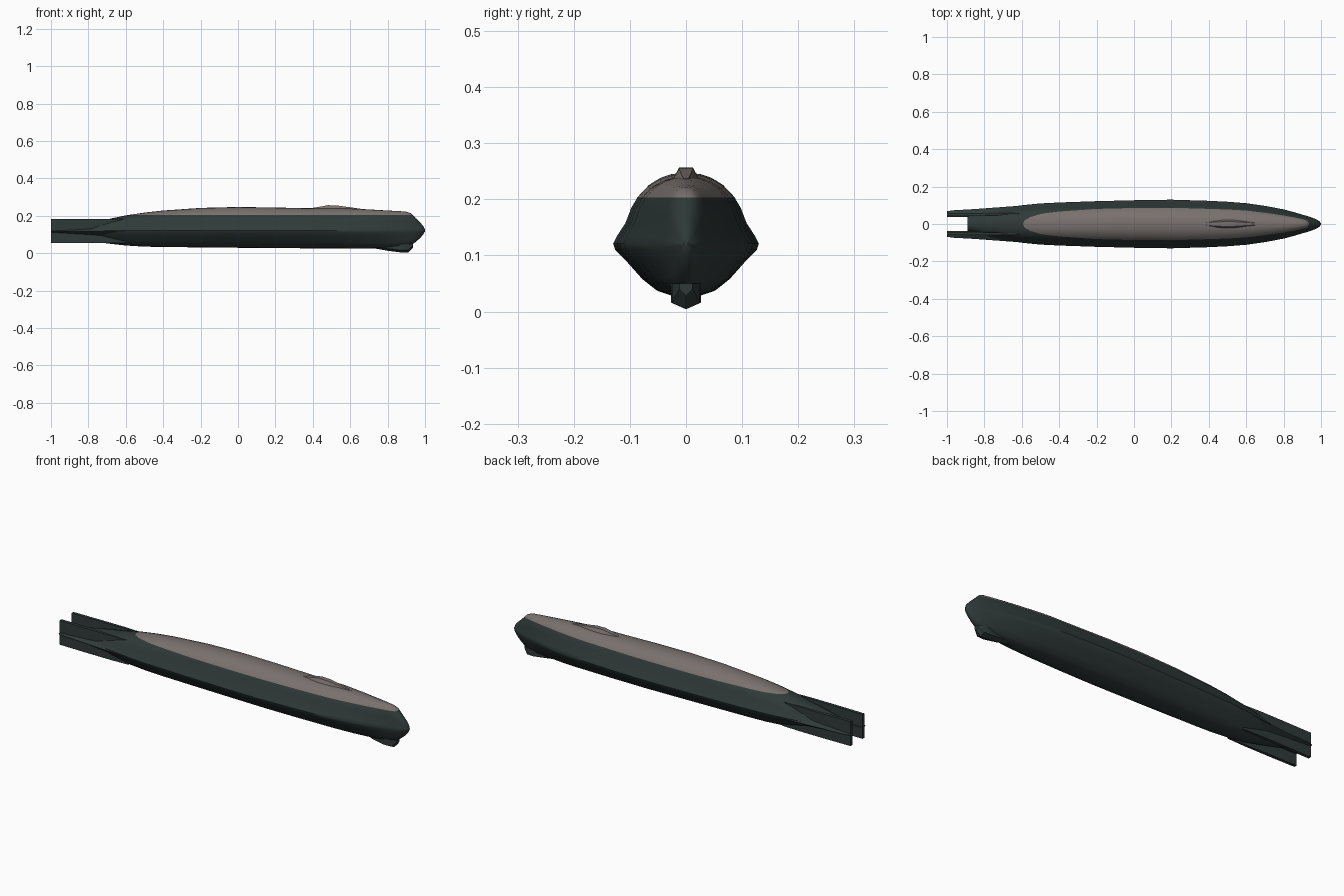
import bpy, bmesh, math

if "Cube" in bpy.data.objects:
    bpy.data.objects.remove(bpy.data.objects["Cube"])


def material(name, rgb):
    m = bpy.data.materials.new(name)
    m.diffuse_color = (*rgb, 1)
    m.use_nodes = True
    m.node_tree.nodes["Principled BSDF"].inputs["Base Color"].default_value = m.diffuse_color
    return m


dark = material("dark green grey", (0.028, 0.042, 0.040))
grey = material("warm grey", (0.19, 0.165, 0.155))


def loft(name, rings, mats, angle=35, split=None):
    """Skin closed (x, y, z) rings; faces above height 'split' use the second material."""
    bm = bmesh.new()
    rows = [[bm.verts.new(p) for p in r] for r in rings]
    n = len(rows[0])
    for a, b in zip(rows, rows[1:]):
        for i in range(n):
            bm.faces.new((a[i], a[(i + 1) % n], b[(i + 1) % n], b[i]))
    bm.faces.new(rows[0])
    bm.faces.new(rows[-1])
    if split:
        bmesh.ops.bisect_plane(bm, geom=bm.verts[:] + bm.edges[:] + bm.faces[:],
                               plane_co=(0, 0, split), plane_no=(0, 0, 1))
        for f in bm.faces:
            f.material_index = int(f.calc_center_median().z > split)
    bmesh.ops.recalc_face_normals(bm, faces=bm.faces[:])
    me = bpy.data.meshes.new(name)
    bm.to_mesh(me)
    bm.free()
    for m in mats:
        me.materials.append(m)
    ob = bpy.data.objects.new(name, me)
    bpy.context.collection.objects.link(ob)
    bpy.ops.object.select_all(action='DESELECT')
    bpy.context.view_layer.objects.active = ob
    ob.select_set(True)
    bpy.ops.object.shade_smooth_by_angle(angle=math.radians(angle))
    return ob


# Hull: one half section (width share, height share), scaled along the length
half = [(0, 1), (.2, .985), (.36, .93), (.52, .83), (.66, .68), (.75, .52), (.83, .3),
        (.94, .12), (1, 0), (.97, -.12), (.8, -.36), (.6, -.67), (.4, -.89), (.2, -.98), (0, -1)]
section = half + [(-y, t) for y, t in half[-2:0:-1]]
# x, half width, top, bottom
stations = [(-.89, .040, .150, .090), (-.8, .066, .165, .072), (-.7, .086, .181, .052),
            (-.6, .100, .202, .041), (-.5, .110, .217, .035), (-.4, .115, .228, .033),
            (-.2, .122, .242, .031), (0, .127, .247, .029), (.2, .130, .244, .027),
            (.4, .124, .240, .026), (.5, .119, .240, .026), (.6, .111, .239, .025),
            (.7, .097, .234, .025), (.8, .078, .228, .027), (.86, .062, .225, .030),
            (.9, .050, .222, .034), (.925, .043, .213, .043), (.95, .035, .187, .060),
            (.975, .025, .163, .082), (.99, .016, .146, .100), (1, .004, .125, .117)]
rings = []
for x, w, top, bot in stations:
    zc = .121
    rings.append([(x, w * y, zc + t * ((top - zc) if t > 0 else (zc - bot))) for y, t in section])
loft("hull", rings, [dark, grey], 40, split=.203)

# Tail fins and the tapering side fairings that run out along them
for s, side in ((1, "left"), (-1, "right")):
    fin = []
    for x, yi, yo in ((-1, .042, .058), (-.85, .043, .060), (-.7, .047, .060), (-.6, .050, .056)):
        fin.append([(x, s * yi, .055), (x, s * yo, .055), (x, s * yo, .183), (x, s * yi, .183)])
    loft(side + "_tail_fin", fin, [dark], 30)
    fairing = []
    for x, yo, h in ((-1, .068, .003), (-.97, .073, .006), (-.85, .080, .014),
                     (-.7, .091, .026), (-.55, .102, .032)):
        fairing.append([(x, s * .038, .115), (x, s * .056, .115 + h),
                        (x, s * yo, .115), (x, s * .056, .115 - h)])
    loft(side + "_tail_fairing", fairing, [dark], 30)

# Sonar keel under the bow
keel = []
for x, w, z in ((.74, .006, .024), (.8, .022, .013), (.87, .027, .004), (.91, .025, .004), (.935, .012, .028)):
    mid = z + .012
    keel.append([(x, 0, z), (x, w, mid), (x, w, .05), (x, -w, .05), (x, -w, mid)])
loft("bow_keel", keel, [dark], 40)

# Low hatch fairing on the deck
hatch = []
for x, w, z in ((.38, .008, .239), (.43, .015, .247), (.48, .018, .2565), (.53, .018, .255),
                (.58, .014, .248), (.66, .006, .237)):
    hatch.append([(x, -w * 1.6, .225), (x, -w * .7, z), (x, w * .7, z), (x, w * 1.6, .225)])
loft("deck_hatch", hatch, [grey], 40)
